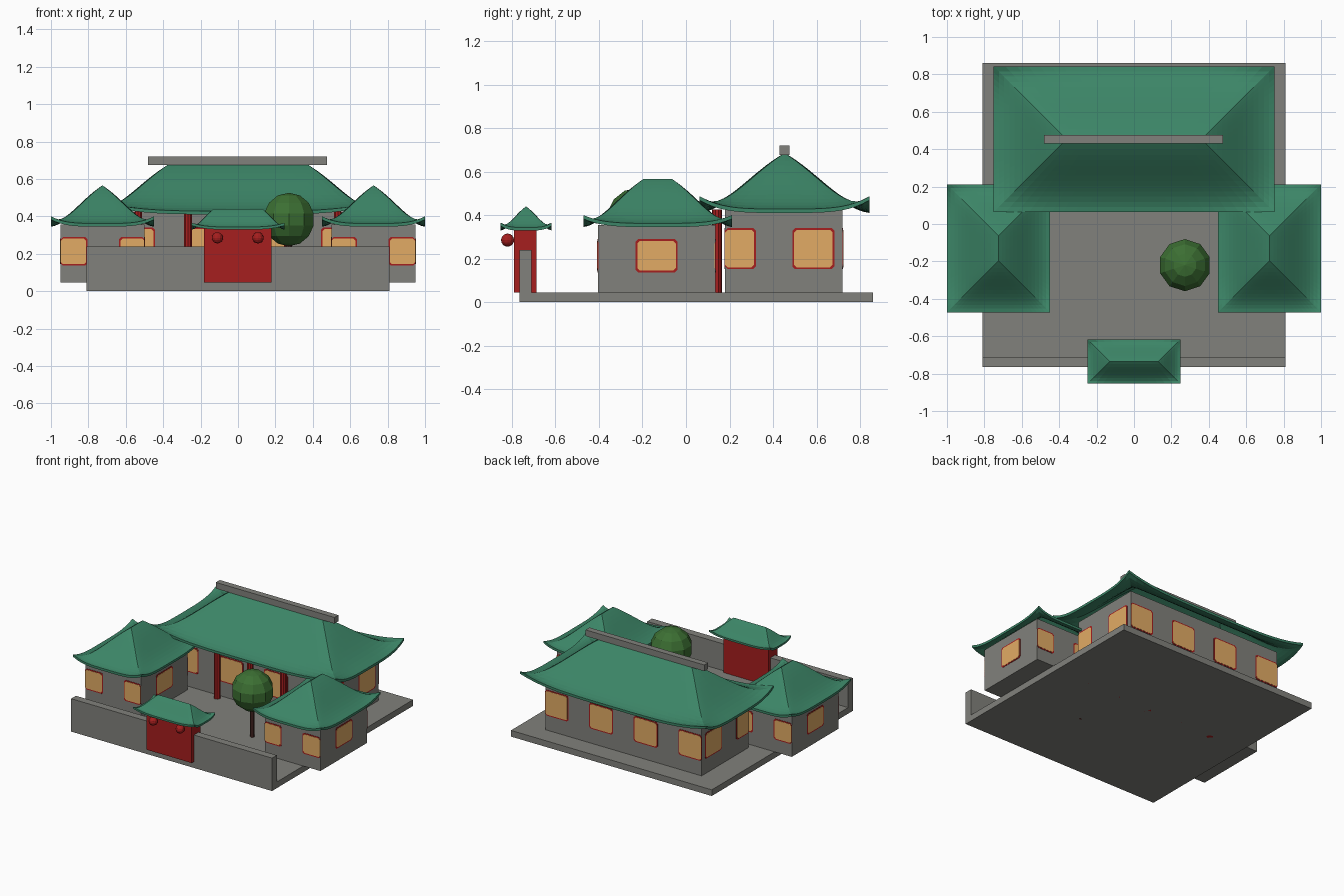
import bpy, bmesh, math
from mathutils import Matrix, Vector

if "Cube" in bpy.data.objects:
    bpy.data.objects.remove(bpy.data.objects["Cube"])


def material(name, rgb):
    m = bpy.data.materials.new(name)
    m.diffuse_color = (*rgb, 1)
    m.use_nodes = True
    m.node_tree.nodes["Principled BSDF"].inputs["Base Color"].default_value = m.diffuse_color
    return m


STONE = material("grey stone", (0.22, 0.22, 0.2))
TILE = material("green roof tile", (0.045, 0.235, 0.135))
RED = material("red lacquer", (0.38, 0.013, 0.013))
PAPER = material("amber window", (0.76, 0.41, 0.13))
LEAF = material("leaf green", (0.045, 0.16, 0.033))
BARK = material("dark bark", (0.08, 0.025, 0.02))


def finish(name, bm, mat):
    bmesh.ops.recalc_face_normals(bm, faces=bm.faces)
    me = bpy.data.meshes.new(name)
    bm.to_mesh(me)
    bm.free()
    me.materials.append(mat)
    ob = bpy.data.objects.new(name, me)
    bpy.context.collection.objects.link(ob)
    return ob


def boxes(name, mat, *ranges):
    """One object of boxes, each given as (x0, x1, y0, y1, z0, z1)."""
    bm = bmesh.new()
    for x0, x1, y0, y1, z0, z1 in ranges:
        place = Matrix.Translation(((x0 + x1) / 2, (y0 + y1) / 2, (z0 + z1) / 2))
        size = Matrix.Diagonal((x1 - x0, y1 - y0, z1 - z0, 1))
        bmesh.ops.create_cube(bm, size=1, matrix=place @ size)
    return finish(name, bm, mat)


def post(name, mat, x, y, z0, z1, r, sides=10):
    bm = bmesh.new()
    bmesh.ops.create_cone(bm, cap_ends=True, segments=sides, radius1=r, radius2=r,
                          depth=z1 - z0, matrix=Matrix.Translation((x, y, (z0 + z1) / 2)))
    return finish(name, bm, mat)


def ball(name, mat, loc, r, u, v):
    bm = bmesh.new()
    bmesh.ops.create_uvsphere(bm, u_segments=u, v_segments=v, radius=r,
                              matrix=Matrix.Translation(loc))
    return finish(name, bm, mat)


def hip_roof(name, cx, cy, hx, hy, eave, top, lift, thick, rings=14, n=24):
    """Thin bell-shaped hip roof with upturned corners, as rings shrinking to the ridge."""
    bm = bmesh.new()
    depth = min(hx, hy)

    def ring(t, under):
        ax, ay = hx - depth * t, hy - depth * t
        corners = [(-ax, -ay), (ax, -ay), (ax, ay), (-ax, ay)]
        out = []
        for i in range(4):
            a, b = Vector(corners[i]), Vector(corners[(i + 1) % 4])
            for k in range(n):
                p = a.lerp(b, k / n)
                corner = (abs(p.x) / hx * abs(p.y) / hy) ** 4
                rise = 0.4 * (1 - math.cos(math.pi * t)) / 2 + 0.6 * t ** 1.4
                # hips are slightly rounded off
                hip = abs((hx - abs(p.x)) - (hy - abs(p.y))) / depth
                rise -= 0.12 * t * (1 - t) * math.exp(-hip * 8)
                z = eave + (top - eave) * rise + lift * corner
                z -= thick if under else 0
                out.append(bm.verts.new((cx + p.x, cy + p.y, z)))
        return out

    steps = [i / rings for i in range(rings + 1)]
    shell = [ring(t, True) for t in reversed(steps)] + [ring(t, False) for t in steps]
    for r0, r1 in zip(shell, shell[1:]):
        for k in range(4 * n):
            j = (k + 1) % (4 * n)
            bm.faces.new((r0[k], r0[j], r1[j], r1[k]))
    bmesh.ops.remove_doubles(bm, verts=bm.verts, dist=0.0005)
    bmesh.ops.dissolve_degenerate(bm, edges=bm.edges, dist=0.0002)
    return finish(name, bm, TILE)


def spans(first, lo, hi, half):
    """Window spans spaced 0.36 apart, cut off at the wall's ends."""
    out = []
    for k in range(-6, 7):
        c = first + 0.36 * k
        a, b = max(c - half, lo), min(c + half, hi)
        if b - a > 0.02:
            out.append((a, b))
    return out


def plates(name, mat, rects, d, cut=0.012):
    """Thin plates with clipped corners: (axis, wall position, a, b, z0, z1)."""
    bm = bmesh.new()
    for axis, wall, a, b, z0, z1 in rects:
        outline = [(a + cut, z0), (b - cut, z0), (b, z0 + cut), (b, z1 - cut),
                   (b - cut, z1), (a + cut, z1), (a, z1 - cut), (a, z0 + cut)]
        sides = []
        for w in (wall - d, wall + d):
            sides.append([bm.verts.new((w, u, z) if axis == "x" else (u, w, z))
                          for u, z in outline])
            bm.faces.new(sides[-1])
        for k in range(8):
            j = (k + 1) % 8
            bm.faces.new((sides[0][k], sides[0][j], sides[1][j], sides[1][k]))
    return finish(name, bm, mat)


def hall(name, x0, x1, y0, y1, z0, z1, w0, w1):
    """Plain walls with framed windows on all four sides."""
    boxes(name + "_walls", STONE, (x0, x1, y0, y1, z0, z1))
    for part, mat, trim, d in (("window_frames", RED, 0, 0.002),
                               ("window_panes", PAPER, 0.008, 0.0035)):
        rects = [("y", y, a, b, w0 + trim, w1 - trim)
                 for a, b in spans(0.18, x0, x1, 0.0965 - trim) for y in (y0, y1)]
        rects += [("x", x, a, b, w0 + trim, w1 - trim)
                  for a, b in spans(0.225, y0, y1, 0.0965 - trim) for x in (x0, x1)]
        plates(name + "_" + part, mat, rects, d)


# Courtyard floor and front wall
boxes("courtyard_floor", STONE, (-0.81, 0.81, -0.76, 0.86, 0, 0.045))
boxes("front_wall", STONE, (-0.81, 0.81, -0.765, -0.71, 0, 0.24))

# Main hall with its ridge beam and porch pillars
hall("main_hall", -0.63, 0.63, 0.18, 0.72, 0.04, 0.425, 0.152, 0.34)
hip_roof("main_roof", 0, 0.453, 0.75, 0.39, 0.428, 0.685, 0.058, 0.018)
boxes("ridge_beam", STONE, (-0.48, 0.477, 0.43, 0.475, 0.675, 0.72))
for i in range(5):
    post("porch_pillar", RED, -0.535 + 0.2675 * i, 0.142, 0.0, 0.425, 0.023)

# Side pavilions
for side, s in (("left", -1), ("right", 1)):
    x0, x1 = sorted((s * 0.5, s * 0.948))
    hall(side + "_pavilion", x0, x1, -0.405, 0.135, 0.045, 0.355, 0.137, 0.289)
    hip_roof(side + "_pavilion_roof", s * 0.725, -0.13, 0.275, 0.342,
             0.362, 0.565, 0.038, 0.017)

# Gatehouse with two round knobs
boxes("gate", RED, (-0.183, 0.18, -0.79, -0.687, 0.045, 0.34))
hip_roof("gate_roof", 0, -0.735, 0.248, 0.118, 0.343, 0.44, 0.022, 0.014, rings=8, n=12)
for x in (-0.11, 0.107):
    ball("gate_knob", RED, (x, -0.82, 0.285), 0.03, 12, 8)

# Courtyard tree
post("tree_trunk", BARK, 0.27, -0.22, 0.0, 0.3, 0.015, 8)
ball("tree_crown", LEAF, (0.272, -0.22, 0.383), 0.143, 10, 7)
